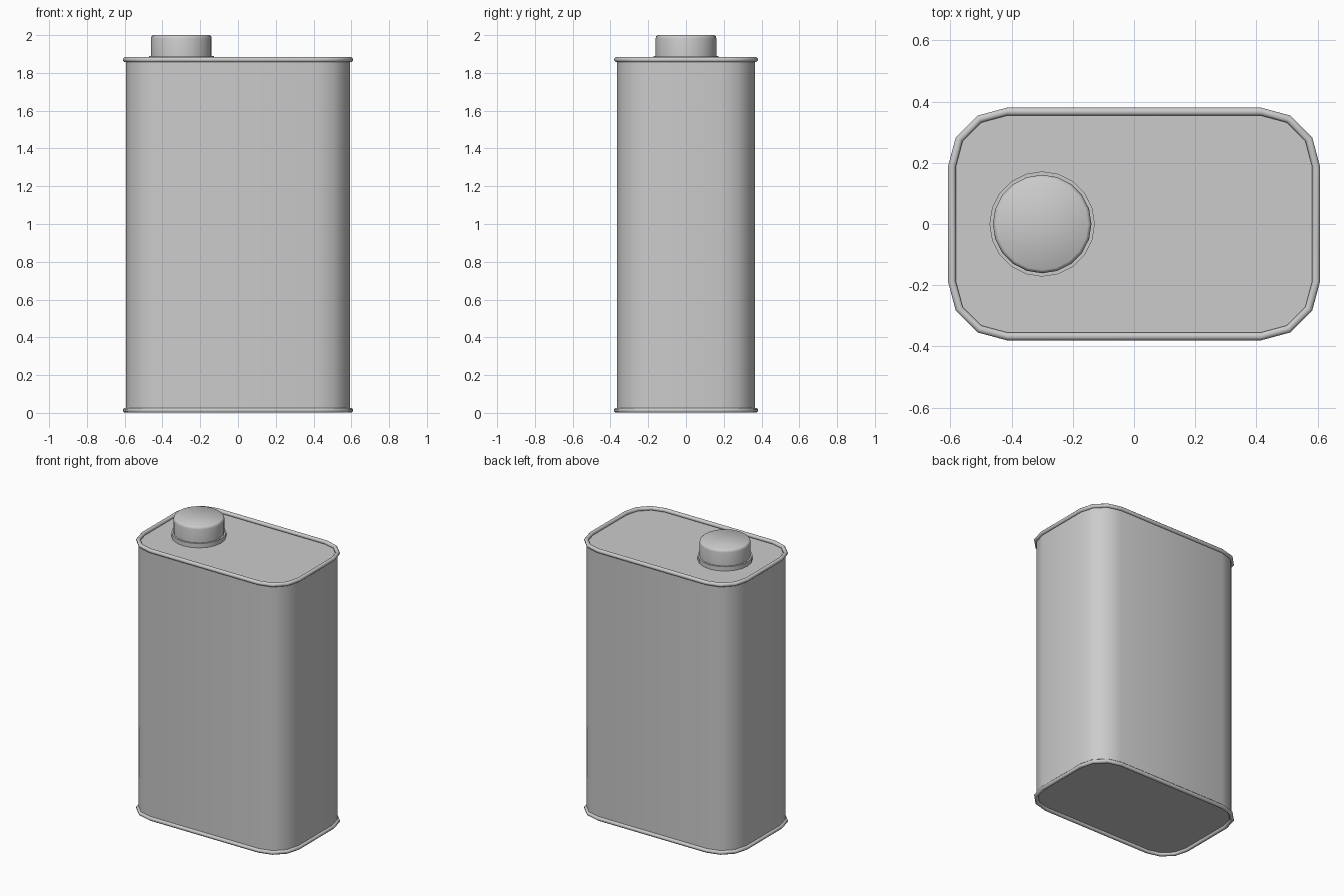
import bpy
import bmesh
from math import sin, cos, pi, radians

cube = bpy.data.objects.get("Cube")
if cube:
    bpy.data.objects.remove(cube, do_unlink=True)

CORNER_X, CORNER_Y = 0.415, 0.187   # centres of the rounded corners
BODY_R, TUBE_R = 0.179, 0.013       # corner radius and rim thickness
LID_Z, BASE_Z = 1.86, 0.018
CAP_X, CAP_SIDES = -0.3, 20

metal = bpy.data.materials.new("grey metal")
metal.use_nodes = True
grey = (0.6, 0.6, 0.6, 1)
metal.diffuse_color = grey
metal.node_tree.nodes["Principled BSDF"].inputs["Base Color"].default_value = grey


def rounded_rect(r, z):
    """Rounded rectangle with three segments in each corner."""
    pts = []
    for q, (sx, sy) in enumerate([(1, 1), (-1, 1), (-1, -1), (1, -1)]):
        for i in range(4):
            a = q * pi / 2 + i * pi / 6
            pts.append((sx * CORNER_X + r * cos(a), sy * CORNER_Y + r * sin(a), z))
    return pts


def circle(r, z):
    steps = [2 * pi * i / CAP_SIDES for i in range(CAP_SIDES)]
    return [(CAP_X + r * cos(a), r * sin(a), z) for a in steps]


def loft(name, rings, closed=False, angle=40):
    """Skin a list of rings, either looping back or capped at both ends."""
    bm = bmesh.new()
    loops = [[bm.verts.new(p) for p in ring] for ring in rings]
    pairs = list(zip(loops, loops[1:]))
    if closed:
        pairs.append((loops[-1], loops[0]))
    else:
        bm.faces.new(loops[0][::-1])
        bm.faces.new(loops[-1])
    for a, b in pairs:
        for i in range(len(a)):
            j = (i + 1) % len(a)
            bm.faces.new((a[i], a[j], b[j], b[i]))
    bmesh.ops.recalc_face_normals(bm, faces=bm.faces)
    mesh = bpy.data.meshes.new(name)
    bm.to_mesh(mesh)
    bm.free()
    mesh.materials.append(metal)
    obj = bpy.data.objects.new(name, mesh)
    bpy.context.collection.objects.link(obj)
    bpy.ops.object.select_all(action="DESELECT")
    obj.select_set(True)
    bpy.context.view_layer.objects.active = obj
    bpy.ops.object.shade_smooth_by_angle(angle=radians(angle))
    return obj


# Can body with recessed lid and base
loft("can_body", [rounded_rect(BODY_R, BASE_Z), rounded_rect(BODY_R, LID_Z)])

# Rolled seams around the top and bottom
for name, z in (("top_rim", 1.87), ("bottom_rim", 0.014)):
    tube = [2 * pi * (i + 0.5) / 8 for i in range(8)]
    k = TUBE_R / cos(pi / 8)
    loft(name, [rounded_rect(BODY_R + 0.001 + k * cos(a), z + k * sin(a)) for a in tube],
         closed=True, angle=60)

# Neck flange and screw cap
loft("neck_flange", [circle(0.172, LID_Z - 0.005), circle(0.172, 1.89)])
loft("screw_cap", [circle(r, z) for r, z in
                   ((0.161, 1.885), (0.161, 1.982), (0.158, 1.994), (0.15, 2.0))], angle=65)
